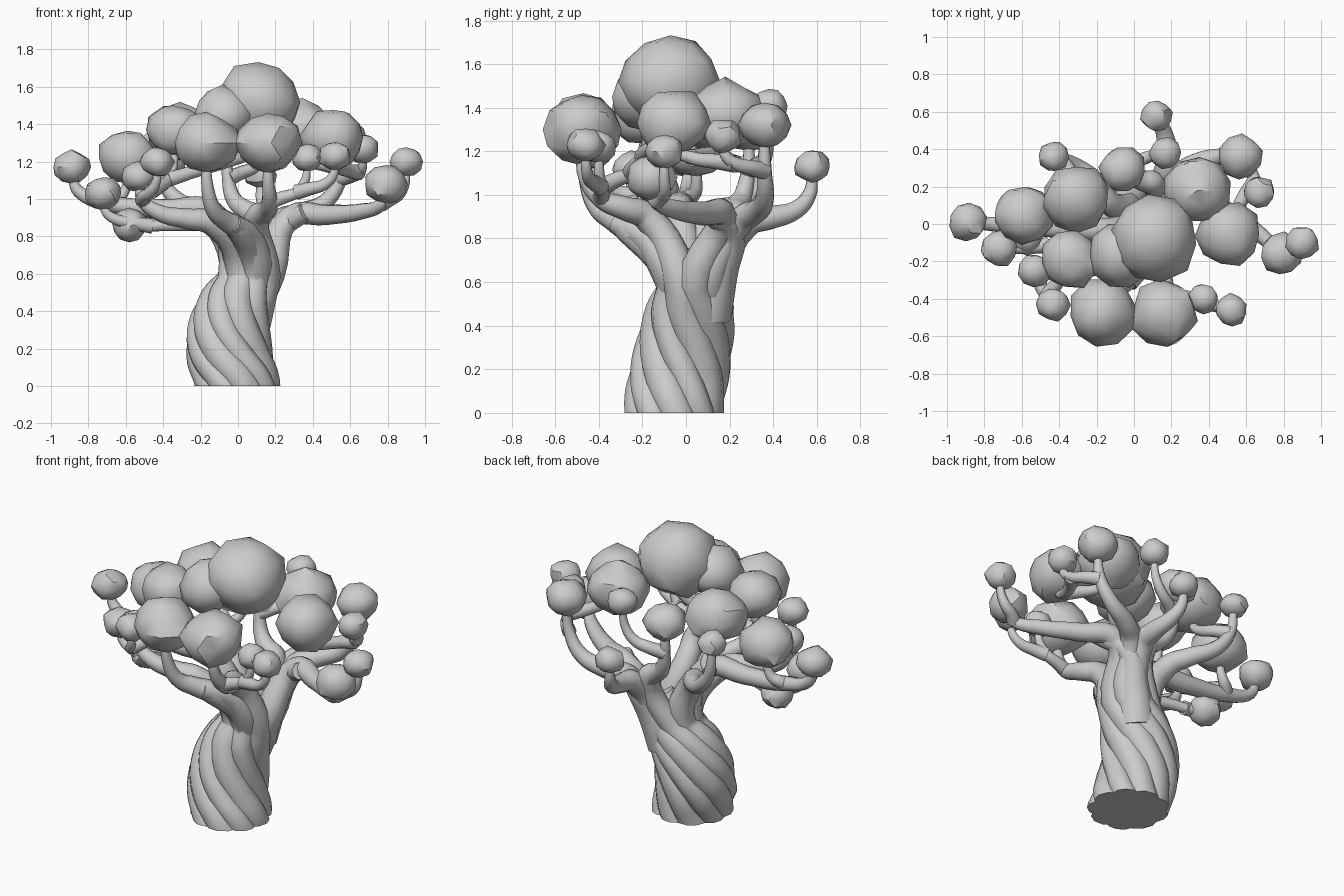
import bpy, bmesh, math, random
from mathutils import Vector

if "Cube" in bpy.data.objects:
    bpy.data.objects.remove(bpy.data.objects["Cube"])

random.seed(7)


def tube(name, pts, radii, clip=False):
    """Smooth tapering tube through points."""
    cu = bpy.data.curves.new(name, 'CURVE')
    cu.dimensions = '3D'
    cu.bevel_depth = 1.0
    cu.bevel_resolution = 3
    cu.resolution_u = 5
    cu.use_fill_caps = True
    sp = cu.splines.new('BEZIER')
    sp.bezier_points.add(len(pts) - 1)
    for bp, p, r in zip(sp.bezier_points, pts, radii):
        bp.co = p
        bp.radius = r
        bp.handle_left_type = bp.handle_right_type = 'AUTO'
    ob = bpy.data.objects.new(name, cu)
    bpy.context.collection.objects.link(ob)
    bpy.ops.object.select_all(action='DESELECT')
    bpy.context.view_layer.objects.active = ob
    ob.select_set(True)
    bpy.ops.object.convert(target='MESH')
    ob = bpy.context.object
    if clip:  # cut flat at the ground
        bm = bmesh.new()
        bm.from_mesh(ob.data)
        bmesh.ops.bisect_plane(bm, geom=bm.verts[:] + bm.edges[:] + bm.faces[:],
                               plane_co=(0, 0, 0), plane_no=(0, 0, 1), clear_inner=True)
        bmesh.ops.holes_fill(bm, edges=[e for e in bm.edges if e.is_boundary])
        bm.to_mesh(ob.data)
        bm.free()
    bpy.ops.object.shade_smooth_by_angle(angle=math.radians(50))


def taper(a, b, n):
    return [a + (b - a) * i / (n - 1) for i in range(n)]


def leaf_clump(x, y, z, r):
    """Irregular low-poly foliage ball, slightly flattened."""
    bpy.ops.mesh.primitive_ico_sphere_add(subdivisions=2, radius=r, location=(x, y, z))
    ob = bpy.context.object
    ob.name = "leaf_clump"
    turn = random.uniform(0, 6.28)
    c, s = math.cos(turn), math.sin(turn)
    for v in ob.data.vertices:
        a, b, h = v.co * random.uniform(0.93, 1.1)
        v.co = (a * c - b * s, a * s + b * c, h * 0.9)
    bpy.ops.object.shade_smooth_by_angle(angle=math.radians(38))


def grow(start, clump):
    """Branch that runs outward first, then bends up into its clump."""
    start = Vector(start)
    end = Vector(clump[:3]) - Vector((0, 0, clump[3] * 0.5))
    d = end - start
    side = Vector((-d.y, d.x, 0)) * random.uniform(-0.15, 0.15)
    pts = []
    for f, lift in ((0.35, 0.12), (0.72, 0.27), (0.95, 0.6), (1.0, 1.0)):
        p = start + d * f + side * math.sin(math.pi * f)
        p.z = start.z + d.z * lift
        pts.append(p)
    return pts


# Foliage: x, y, z, radius
CLUMPS = [
    (.11, -.07, 1.52, .235), (-.31, .14, 1.36, .175), (.34, .18, 1.37, .175),
    (.51, -.06, 1.33, .17), (-.08, -.17, 1.45, .165), (-.34, -.19, 1.37, .155),
    (-.17, -.47, 1.3, .175), (.16, -.48, 1.3, .175), (-.59, .05, 1.22, .16),
    (-.06, .29, 1.31, .12), (.57, .36, 1.32, .115), (.79, -.16, 1.08, .115),
    (.67, .17, 1.27, .085), (.9, -.1, 1.2, .088), (.52, -.46, 1.23, .085),
    (.37, -.4, 1.22, .08), (.17, .38, 1.41, .085), (.12, .58, 1.13, .083),
    (-.43, .36, 1.3, .08), (-.89, .01, 1.17, .1), (-.72, -.13, 1.03, .098),
    (-.58, -.07, .86, .095), (-.53, -.25, 1.12, .09), (-.43, -.43, 1.2, .088),
]
for c in CLUMPS:
    leaf_clump(*c)


def envelope(z):
    """Trunk centre and outer radius at a height."""
    t = max(z, 0) / 0.6
    cx = -0.07 * math.sin(math.pi * t) + 0.05 * t * t + 0.02 * t
    return Vector((cx, -0.06 + 0.1 * t, z)), 0.232 + 0.03 * t - 0.08 * t * t


# Trunk strands wind clockwise up to a fork point, then run out to a clump
HEIGHTS = [-0.1, 0.03, 0.17, 0.32, 0.46, 0.6]
FORKS = [((.28, .17, .9), 11), ((.23, .25, .88), 10), ((.17, .28, .87), 17),
         ((.1, .22, .9), 9), ((-.14, .12, .9), 18), ((-.13, -.03, .92), 19),
         ((-.14, -.2, .87), 22), ((.0, -.26, .84), 6), ((.1, -.18, .9), 7)]
joints, reached = [], set()
for k, (fork, target) in enumerate(FORKS):
    r = 0.085 if k % 2 == 0 else 0.07
    base = []
    for z in HEIGHTS:
        centre, rad = envelope(z)
        a = math.radians(40 * k + 125 * (1 - z / 0.6))
        base.append(centre + Vector((math.cos(a), math.sin(a), 0)) * (rad - r))
    limb = [Vector(fork)] + grow(fork, CLUMPS[target])
    tube("trunk_strand", base + limb, [r] * len(base) + taper(0.066, 0.022, len(limb)), clip=True)
    joints += limb[:-1]
    reached.add(target)

# Solid heart of the trunk
core = [envelope(z) for z in HEIGHTS + [0.72]]
tube("trunk_core", [c for c, _ in core], [rad - 0.07 for _, rad in core], clip=True)

# Thick forks at the front and the back
tube("front_fork", [(.07, 0, .5), (.1, -.08, .66), (.06, -.18, .8), (-.03, -.32, .87)],
     taper(0.105, 0.05, 4))
tube("back_fork", [(.07, .1, .45), (.13, .15, .65), (.21, .2, .83), (.36, .1, .93)],
     taper(0.11, 0.05, 4))

# Side branches: every other clump hangs on the nearest joint below it
for i in sorted(set(range(len(CLUMPS))) - reached, key=lambda i: CLUMPS[i][2]):
    tip = Vector(CLUMPS[i][:3])
    below = [j for j in joints if j.z < tip.z - 0.15] or [Vector(FORKS[6][0])]
    root = min(below, key=lambda j: (j - tip).length)
    path = [root] + grow(root, CLUMPS[i])
    tube("branch", path, taper(0.042, 0.019, len(path)))
    joints += path[1:3]
